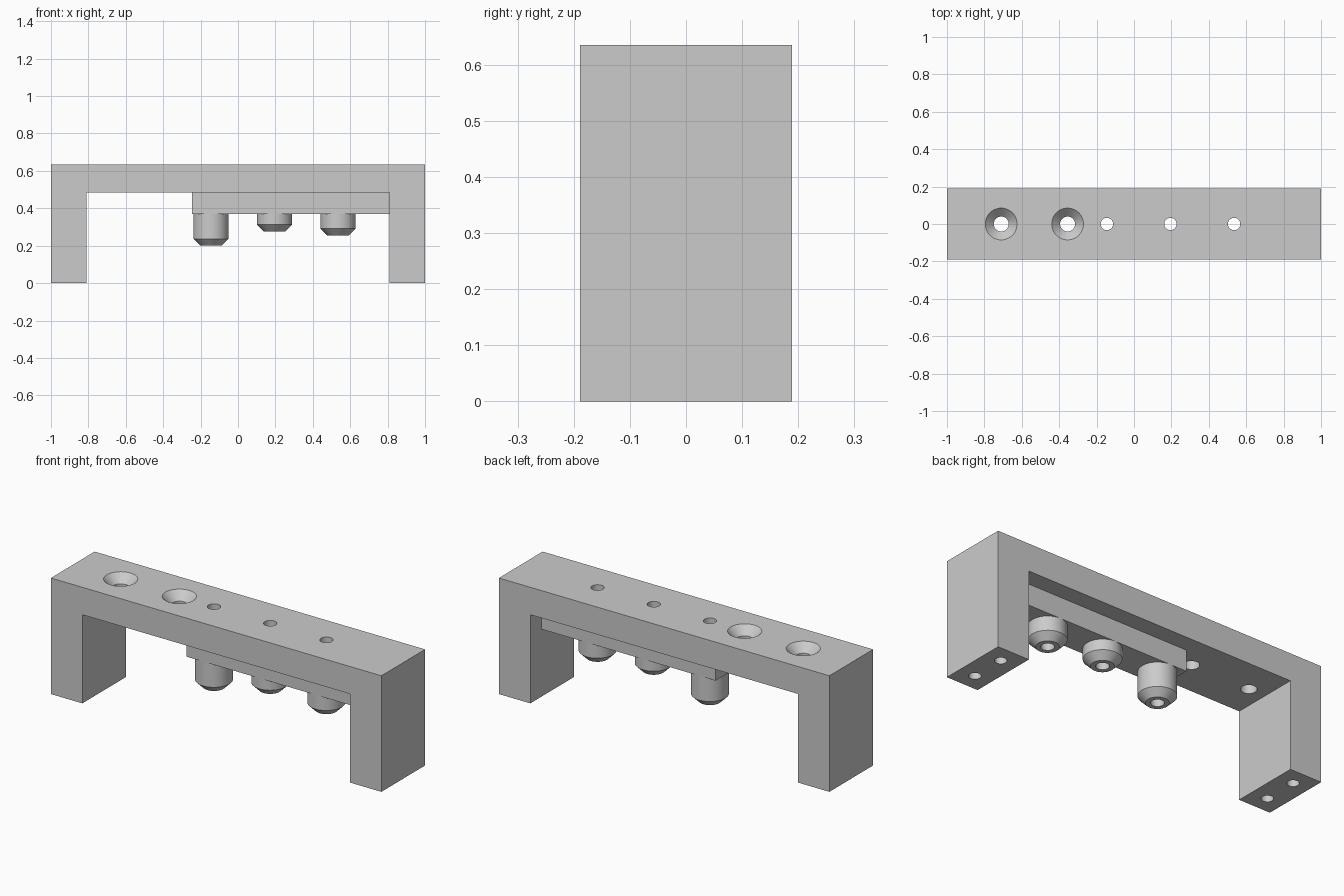
import bpy, bmesh
from math import cos, sin, tau, radians

if "Cube" in bpy.data.objects:
    bpy.data.objects.remove(bpy.data.objects["Cube"], do_unlink=True)

# Main dimensions
HALF_DEPTH, TOP, UNDERSIDE = 0.189, 0.635, 0.485
INNER, BAR_LEFT, BAR_BOTTOM, BAR_HALF = 0.81, -0.245, 0.37, 0.094
BORE = 0.033
PINS = [(-0.145, 0.20), (0.195, 0.275), (0.535, 0.255)]   # x, bottom z
COUNTERSINKS = [-0.71, -0.355]
SIDES = 48

grey = bpy.data.materials.new("plain grey")
grey.use_nodes = True
grey.diffuse_color = (0.6, 0.6, 0.6, 1)
grey.node_tree.nodes["Principled BSDF"].inputs["Base Color"].default_value = (0.6, 0.6, 0.6, 1)


def finish(bm, name):
    bmesh.ops.recalc_face_normals(bm, faces=bm.faces)
    mesh = bpy.data.meshes.new(name)
    bm.to_mesh(mesh)
    bm.free()
    mesh.materials.append(grey)
    obj = bpy.data.objects.new(name, mesh)
    bpy.context.collection.objects.link(obj)
    return obj


def extrude_profile(name, points, half):
    """Extrude an x-z outline along y."""
    bm = bmesh.new()
    face = bm.faces.new([bm.verts.new((x, -half, z)) for x, z in points])
    new = bmesh.ops.extrude_face_region(bm, geom=[face])["geom"]
    verts = [v for v in new if isinstance(v, bmesh.types.BMVert)]
    bmesh.ops.translate(bm, verts=verts, vec=(0, 2 * half, 0))
    return finish(bm, name)


def revolve(bm, profile, x, y=0, closed=False):
    """Turn an (r, z) profile about a vertical axis; cap it or close it into a tube."""
    rings = [[bm.verts.new((x + r * cos(tau * i / SIDES), y + r * sin(tau * i / SIDES), z))
              for i in range(SIDES)] for r, z in profile]
    pairs = list(zip(rings, rings[1:]))
    if closed:
        pairs.append((rings[-1], rings[0]))
    else:
        bm.faces.new(rings[0])
        bm.faces.new(rings[-1])
    for a, b in pairs:
        for i in range(SIDES):
            j = (i + 1) % SIDES
            bm.faces.new((a[i], a[j], b[j], b[i]))


def activate(obj):
    bpy.ops.object.select_all(action='DESELECT')
    obj.select_set(True)
    bpy.context.view_layer.objects.active = obj


def cut(target, bm):
    cutter = finish(bm, "hole_cutter")
    cutter.hide_render = True
    mod = target.modifiers.new("holes", 'BOOLEAN')
    mod.operation, mod.solver, mod.object = 'DIFFERENCE', 'EXACT', cutter
    activate(target)
    bpy.ops.object.modifier_apply(modifier=mod.name)
    bpy.data.objects.remove(cutter, do_unlink=True)


def smooth(obj):
    activate(obj)
    bpy.ops.object.shade_smooth_by_angle(angle=radians(30))


# Bridge frame with two legs
frame = extrude_profile("bridge_frame", [
    (-1, 0), (-INNER, 0), (-INNER, UNDERSIDE), (INNER, UNDERSIDE),
    (INNER, 0), (1, 0), (1, TOP), (-1, TOP)], HALF_DEPTH)

holes = bmesh.new()
for x in COUNTERSINKS:
    revolve(holes, [(0.04, UNDERSIDE - 0.05), (0.04, TOP - 0.045), (0.095, TOP + 0.01)], x)
for x, _ in PINS:
    revolve(holes, [(BORE, UNDERSIDE - 0.05), (BORE, TOP + 0.05)], x)
# Blind mounting holes in the feet
for x in (-0.905, 0.905):
    for y in (-0.095, 0.095):
        revolve(holes, [(0.03, -0.05), (0.03, 0.25)], x, y)
cut(frame, holes)
smooth(frame)

# Bar under the bridge that carries the pins
bar = extrude_profile("pin_bar", [
    (BAR_LEFT, BAR_BOTTOM), (INNER, BAR_BOTTOM),
    (INNER, UNDERSIDE), (BAR_LEFT, UNDERSIDE)], BAR_HALF)
holes = bmesh.new()
for x, _ in PINS:
    revolve(holes, [(BORE, BAR_BOTTOM - 0.05), (BORE, UNDERSIDE + 0.05)], x)
cut(bar, holes)
smooth(bar)

# Bored pins with chamfered tips
for name, (x, z) in zip(("long_pin", "short_pin", "middle_pin"), PINS):
    bm = bmesh.new()
    revolve(bm, [(BORE, BAR_BOTTOM), (BORE, z), (0.057, z),
                 (0.094, z + 0.037), (0.094, BAR_BOTTOM)], x, closed=True)
    smooth(finish(bm, name))
